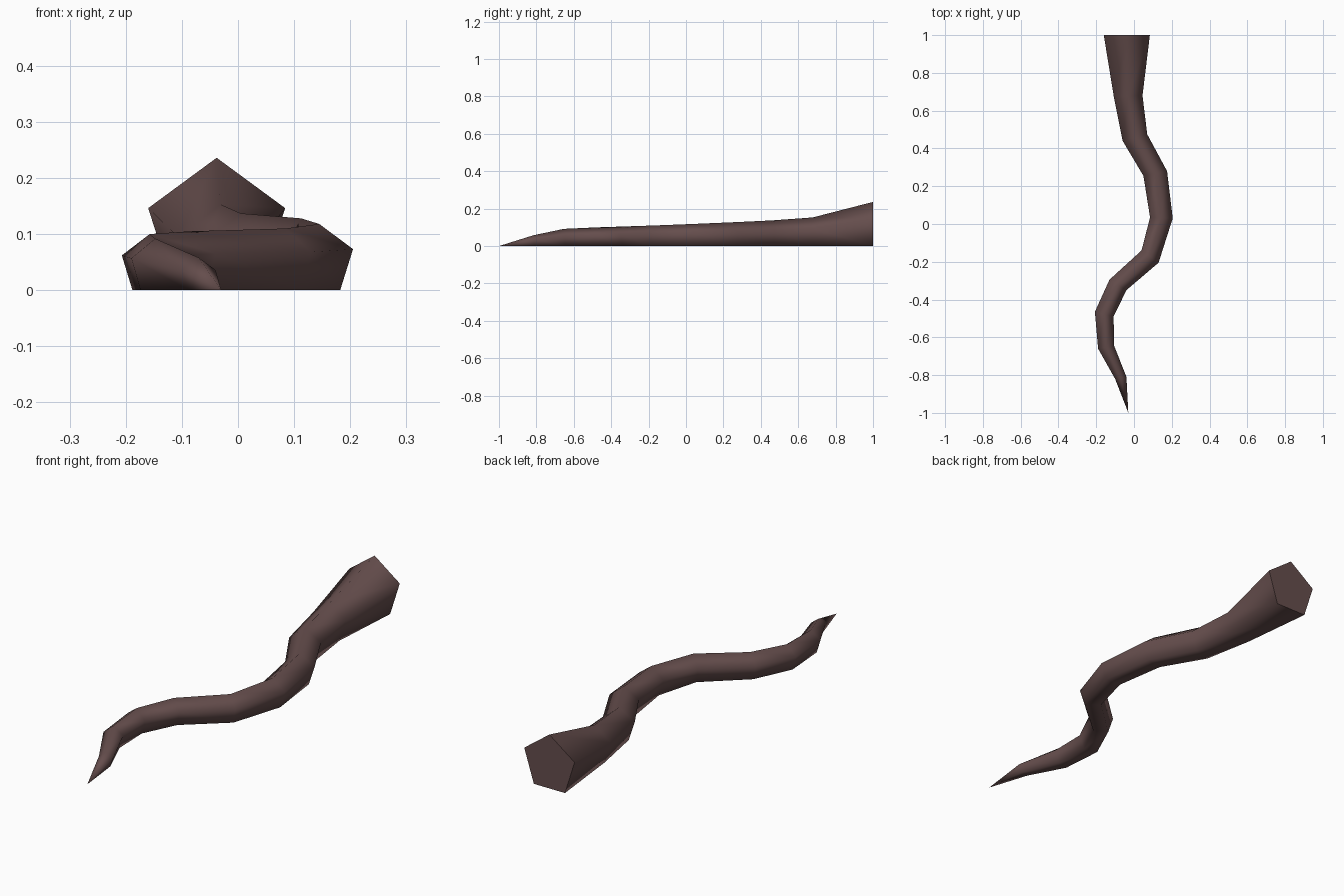
import bpy
import bmesh
from mathutils import Vector

cube = bpy.data.objects.get("Cube")
if cube:
    bpy.data.objects.remove(cube, do_unlink=True)

# Bark colour
bark = bpy.data.materials.new("dark_brown_bark")
bark.use_nodes = True
colour = (0.13, 0.075, 0.073, 1)
bark.diffuse_color = colour
shader = bark.node_tree.nodes["Principled BSDF"]
shader.inputs["Base Color"].default_value = colour
shader.inputs["Roughness"].default_value = 0.9

# Stations from thick end to thin end: left edge, right edge, height
STATIONS = [
    ((-.16, 1), (.084, 1), .236),
    ((-.107, .675), (.045, .68), .153),
    ((-.06, .44), (.07, .475), .137),
    ((.05, .255), (.175, .28), .128),
    ((.085, .035), (.205, .03), .118),
    ((.04, -.14), (.13, -.205), .11),
    ((-.13, -.295), (-.04, -.35), .105),
    ((-.207, -.465), (-.108, -.49), .1),
    ((-.19, -.66), (-.105, -.645), .092),
    ((-.1, -.82), (-.04, -.81), .058),
]
TIP = (-.03, -1, 0)
# Pentagon standing on a flat side: (share of half width, share of height)
PENTAGON = [(-.618, 0), (.618, 0), (1, .62), (0, 1), (-1, .62)]


def add_ring(bm, left, right, height):
    a, b = Vector((*left, 0)), Vector((*right, 0))
    centre, half = (a + b) / 2, (b - a) / 2
    up = Vector((0, 0, height))
    return [bm.verts.new(centre + half * u + up * v) for u, v in PENTAGON]


# Winding five-sided root tapering to a point
bm = bmesh.new()
rings = [add_ring(bm, *station) for station in STATIONS]
tip = bm.verts.new(TIP)
sides = len(PENTAGON)
for i in range(sides):
    j = (i + 1) % sides
    for r, s in zip(rings, rings[1:]):
        bm.faces.new((r[i], r[j], s[j], s[i]))
    bm.faces.new((rings[-1][i], rings[-1][j], tip))
for face in bm.faces:
    face.smooth = True

# Flat cut end with a crisp rim
cap = bm.faces.new(rings[0])
for edge in cap.edges:
    edge.smooth = False
bmesh.ops.recalc_face_normals(bm, faces=bm.faces)

mesh = bpy.data.meshes.new("root")
bm.to_mesh(mesh)
bm.free()
mesh.materials.append(bark)
root = bpy.data.objects.new("root", mesh)
bpy.context.collection.objects.link(root)
